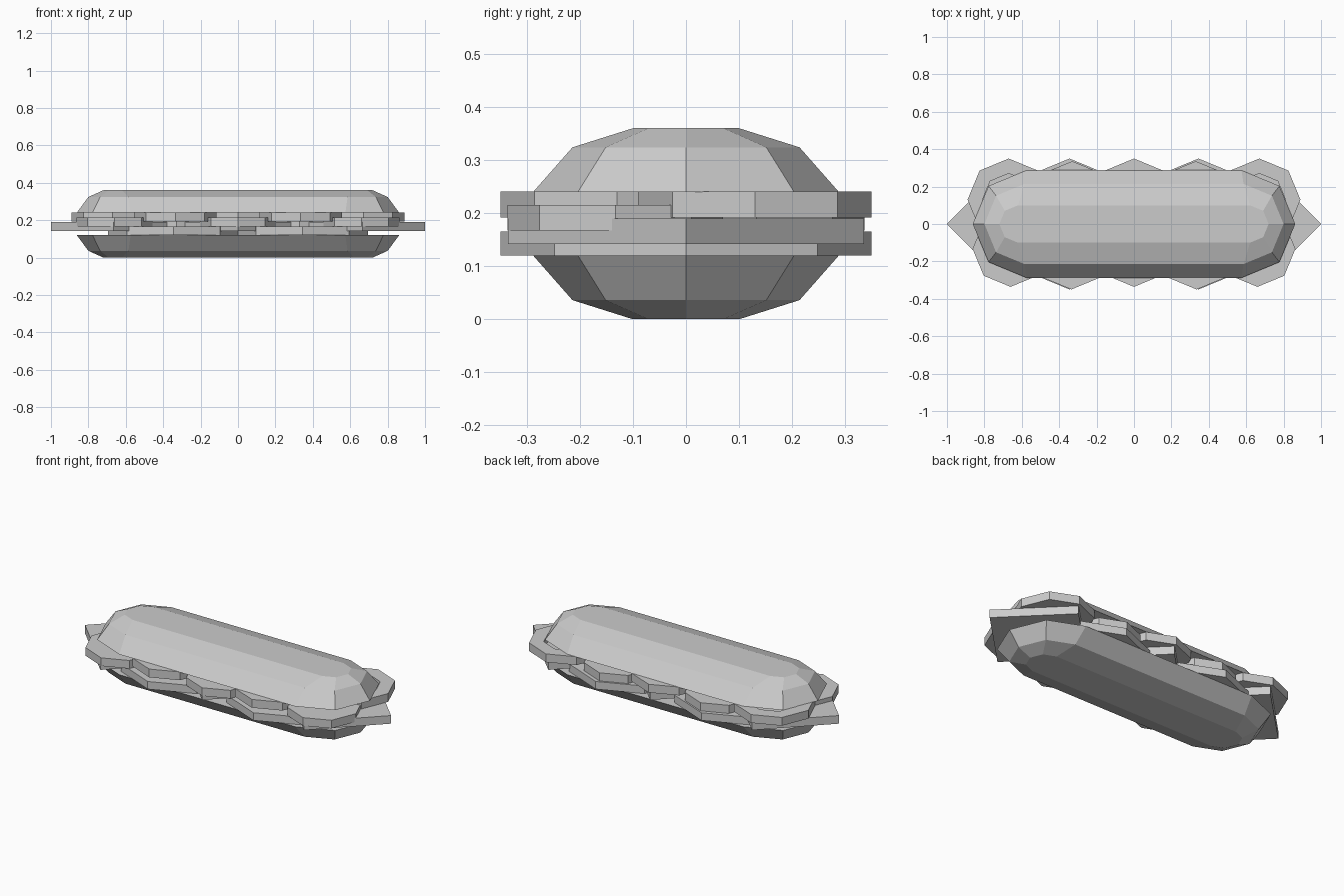
import bpy, bmesh, math

if "Cube" in bpy.data.objects:
    bpy.data.objects.remove(bpy.data.objects["Cube"])


def make_object(name, bm):
    bmesh.ops.recalc_face_normals(bm, faces=bm.faces)
    me = bpy.data.meshes.new(name)
    bm.to_mesh(me)
    bm.free()
    ob = bpy.data.objects.new(name, me)
    bpy.context.collection.objects.link(ob)
    return ob


def capsule(half, r):
    # long outline with half-octagon ends
    pts = []
    for cx, start in ((half, -90), (-half, 90)):
        for k in range(5):
            a = math.radians(start + 45 * k)
            pts.append((cx + r * math.cos(a), r * math.sin(a)))
    return pts


def bun(name, levels):
    bm = bmesh.new()
    rings = [[bm.verts.new((x, y, z)) for x, y in capsule(total - r, r)]
             for total, r, z in levels]
    for a, b in zip(rings, rings[1:]):
        for i in range(len(a)):
            j = (i + 1) % len(a)
            bm.faces.new((a[i], a[j], b[j], b[i]))
    bm.faces.new(rings[0])
    bm.faces.new(rings[-1])
    return make_object(name, bm)


def slice_(name, x, y, r, z0, z1, sides=8, hole=0):
    bm = bmesh.new()

    def loop(rad, z):
        return [bm.verts.new((x + rad * math.cos(math.tau * k / sides),
                              y + rad * math.sin(math.tau * k / sides), z))
                for k in range(sides)]

    loops = [loop(r, z0), loop(r, z1)]
    if hole:
        loops += [loop(hole, z1), loop(hole, z0)]
        pairs = list(zip(loops, loops[1:] + loops[:1]))
    else:
        pairs = [(loops[0], loops[1])]
        bm.faces.new(loops[0])
        bm.faces.new(loops[1])
    for a, b in pairs:
        for i in range(sides):
            j = (i + 1) % sides
            bm.faces.new((a[i], a[j], b[j], b[i]))
    return make_object(name, bm)


# bread halves: (half length, half width, height)
profile = [(0.72, 0.10, 0.0), (0.80, 0.214, 0.036), (0.862, 0.288, 0.12)]
bun("bottom_bun", profile)
bun("top_bun", [(l, r, 0.36 - z) for l, r, z in profile])

# large meat slices
for i, x in enumerate((-0.345, 0.345)):
    slice_(f"meat_slice_{i}", x, 0, 0.35, 0.12, 0.165)

# diamond cheese slices
for i, x in enumerate((-0.665, 0, 0.665)):
    slice_(f"cheese_slice_{i}", x, 0, 0.335, 0.142, 0.19, sides=4)

# zigzag rows of tomato slices and onion rings
for i in range(-2, 3):
    side = 1 if i % 2 == 0 else -1
    slice_(f"tomato_slice_{i + 2}", 0.33 * i, -0.133 * side, 0.203, 0.167, 0.215)
    slice_(f"onion_ring_{i + 2}", 0.335 * i, 0.13 * side, 0.22, 0.192, 0.241, hole=0.14)
